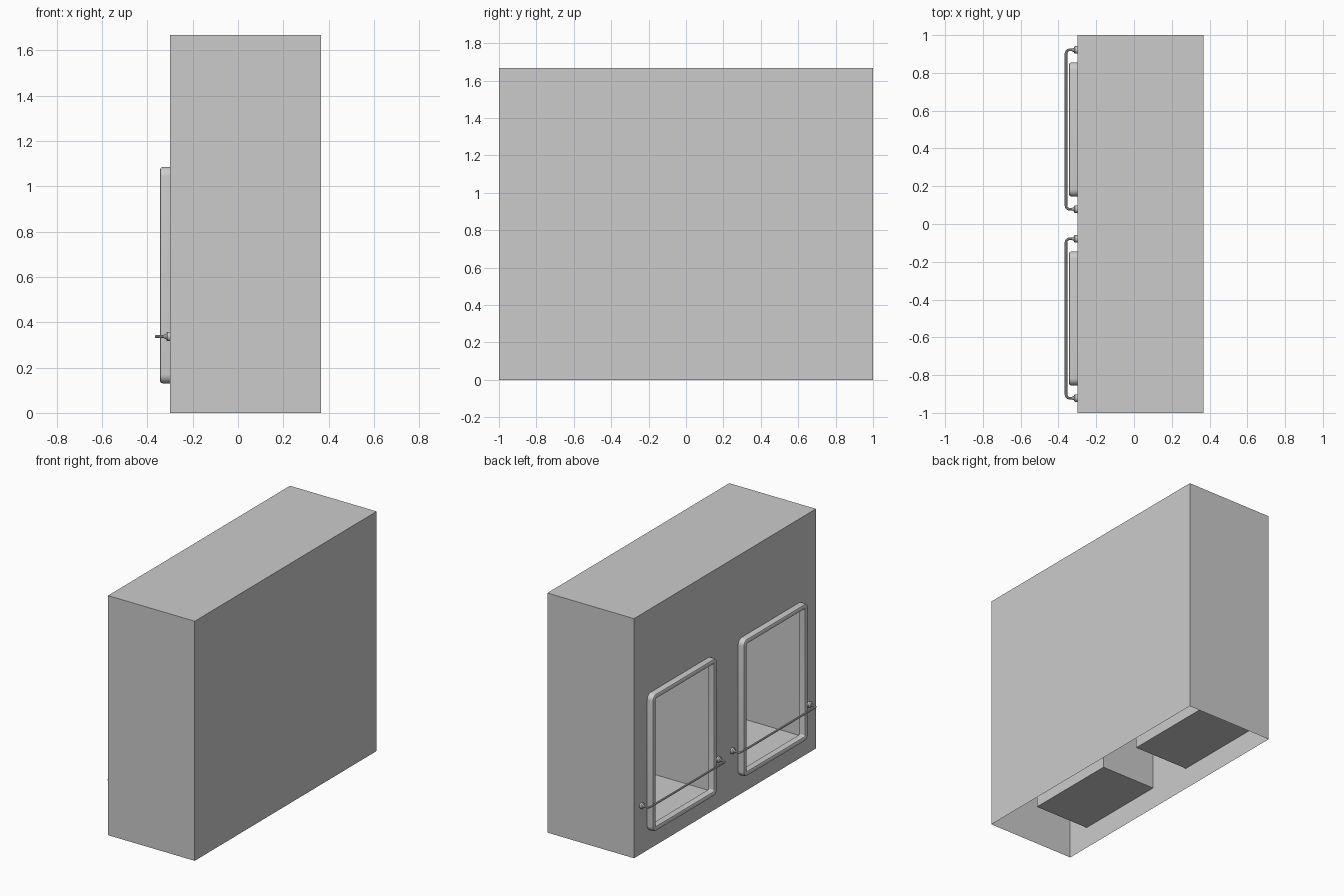
import bpy, bmesh, math
from mathutils import Vector

cube = bpy.data.objects.get("Cube")
if cube:
    bpy.data.objects.remove(cube, do_unlink=True)

grey = bpy.data.materials.new("light_grey")
grey.use_nodes = True
COLOUR = (0.6, 0.6, 0.6, 1)
grey.diffuse_color = COLOUR
grey.node_tree.nodes["Principled BSDF"].inputs["Base Color"].default_value = COLOUR

WALL_X, BACK_X, HEIGHT = -0.30, 0.367, 1.667
NICHE_HALF, NICHE_LOW, NICHE_TOP, NICHE_DEPTH = 0.335, 0.15, 1.065, 0.42
FRAME_HALF, FRAME_LOW, FRAME_TOP, CORNER = 0.355, 0.13, 1.085, 0.04
BAR_X, BAR_Z, BAR_HALF, BAR_RADIUS = -0.36, 0.337, 0.422, 0.007


def finish(bm, name, smooth=False):
    mesh = bpy.data.meshes.new(name)
    bm.to_mesh(mesh)
    bm.free()
    mesh.materials.append(grey)
    ob = bpy.data.objects.new(name, mesh)
    bpy.context.collection.objects.link(ob)
    if smooth:
        smooth_object(ob)
    return ob


def smooth_object(ob):
    bpy.ops.object.select_all(action='DESELECT')
    ob.select_set(True)
    bpy.context.view_layer.objects.active = ob
    bpy.ops.object.shade_smooth_by_angle(angle=math.radians(35))


def bridge(bm, rings):
    for a, b in zip(rings, rings[1:]):
        for i in range(len(a)):
            j = (i + 1) % len(a)
            bm.faces.new((a[i], a[j], b[j], b[i]))


# Wall block: a thin shell, open underneath, with two niches pushed in
def build_wall():
    bm = bmesh.new()
    bmesh.ops.create_cube(bm, size=1)
    for v in bm.verts:
        v.co = (BACK_X if v.co.x > 0 else WALL_X, v.co.y * 2, (v.co.z + 0.5) * HEIGHT)
    bm.normal_update()
    bottom = [f for f in bm.faces if f.normal.z < -0.5]
    bmesh.ops.delete(bm, geom=bottom, context='FACES_ONLY')
    cuts = [((0, c + s * NICHE_HALF, 0), (0, 1, 0)) for c in (-0.5, 0.5) for s in (-1, 1)]
    cuts += [((0, 0, z), (0, 0, 1)) for z in (NICHE_LOW, NICHE_TOP)]
    for point, normal in cuts:
        bmesh.ops.bisect_plane(bm, geom=bm.verts[:] + bm.edges[:] + bm.faces[:],
                               plane_co=point, plane_no=normal)
    bm.normal_update()
    openings = []
    for f in bm.faces:
        c = f.calc_center_median()
        if f.normal.x < -0.5 and abs(abs(c.y) - 0.5) < 0.1 and NICHE_LOW < c.z < NICHE_TOP:
            openings.append(f)
    pushed = bmesh.ops.extrude_discrete_faces(bm, faces=openings)["faces"]
    for f in pushed:
        for v in f.verts:
            v.co.x += NICHE_DEPTH
    finish(bm, "wall_block")


# Rounded, bevelled surround of a niche
def build_frame(cy, name):
    bm = bmesh.new()
    profile = [(0, WALL_X), (0, -0.332), (0.004, -0.341), (0.012, -0.345),
               (0.024, -0.345), (0.032, -0.341), (0.035, -0.332), (0.035, WALL_X)]
    rings = []
    for inset, x in profile:
        r = max(CORNER - inset, 0.008)
        hy = FRAME_HALF - inset - r
        hz = (FRAME_TOP - FRAME_LOW) / 2 - inset - r
        cz = (FRAME_TOP + FRAME_LOW) / 2
        ring = []
        for q, (sy, sz) in enumerate([(1, 1), (-1, 1), (-1, -1), (1, -1)]):
            for k in range(7):
                a = math.radians(q * 90 + k * 15)
                ring.append(bm.verts.new((x, cy + sy * hy + r * math.cos(a),
                                          cz + sz * hz + r * math.sin(a))))
        rings.append(ring)
    bridge(bm, rings)
    bmesh.ops.recalc_face_normals(bm, faces=bm.faces[:])
    finish(bm, name, True)


# Round wall mount that holds one end of a rail
def build_mount(y, name):
    bm = bmesh.new()
    profile = [(0.02, WALL_X), (0.02, -0.312), (0.017, -0.316), (0.011, -0.318), (0.010, -0.325)]
    rings = []
    for r, x in profile:
        rings.append([bm.verts.new((x, y + r * math.cos(math.tau * i / 20),
                                    BAR_Z + r * math.sin(math.tau * i / 20)))
                      for i in range(20)])
    bridge(bm, rings)
    bm.faces.new(rings[-1])
    bmesh.ops.recalc_face_normals(bm, faces=bm.faces[:])
    finish(bm, name, True)


# Thin rail with rounded bends back into the wall
def build_rail(cy, name):
    bend = 0.02
    half = [Vector((WALL_X, BAR_HALF, BAR_Z))]
    for k in range(7):
        a = math.radians(k * 15)
        half.append(Vector((BAR_X + bend * (1 - math.sin(a)),
                            BAR_HALF - bend * (1 - math.cos(a)), BAR_Z)))
    path = half + [Vector((p.x, -p.y, p.z)) for p in reversed(half)]
    curve = bpy.data.curves.new(name, 'CURVE')
    curve.dimensions = '3D'
    curve.bevel_depth = BAR_RADIUS
    curve.bevel_resolution = 3
    spline = curve.splines.new('POLY')
    spline.points.add(len(path) - 1)
    for point, p in zip(spline.points, path):
        point.co = (p.x, p.y + cy, p.z, 1)
    curve.materials.append(grey)
    ob = bpy.data.objects.new(name, curve)
    bpy.context.collection.objects.link(ob)
    bpy.ops.object.select_all(action='DESELECT')
    ob.select_set(True)
    bpy.context.view_layer.objects.active = ob
    bpy.ops.object.convert(target='MESH')
    smooth_object(bpy.context.view_layer.objects.active)


build_wall()
for cy, place in ((-0.5, "front"), (0.5, "back")):
    build_frame(cy, place + "_window_frame")
    build_rail(cy, place + "_rail")
    for side, end in ((-1, "near"), (1, "far")):
        build_mount(cy + side * BAR_HALF, f"{place}_rail_mount_{end}")
